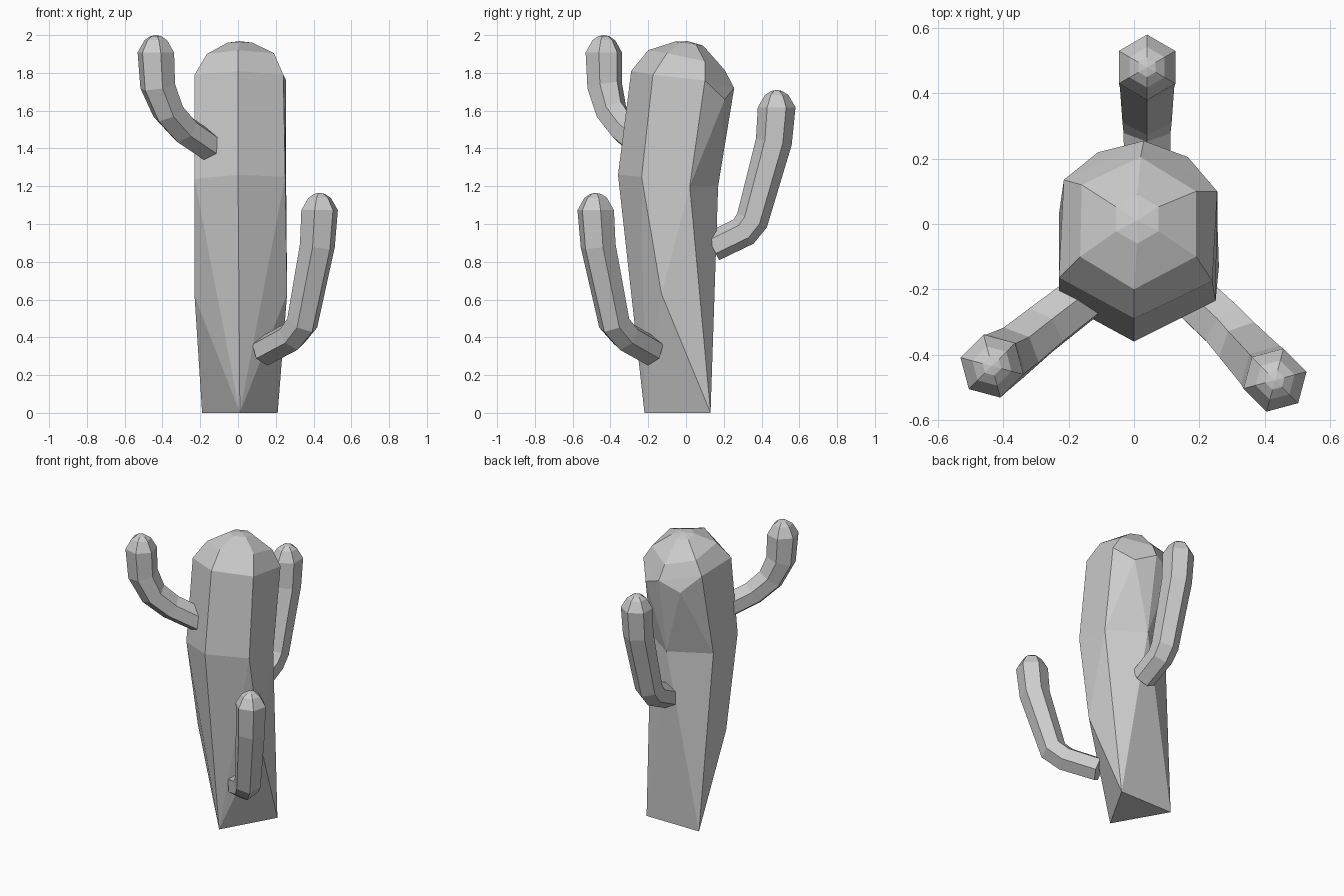
import bpy, bmesh
from math import cos, sin, pi
from mathutils import Vector

if "Cube" in bpy.data.objects:
    bpy.data.objects.remove(bpy.data.objects["Cube"])


def make_object(name, bm):
    bmesh.ops.recalc_face_normals(bm, faces=bm.faces)
    mesh = bpy.data.meshes.new(name)
    bm.to_mesh(mesh)
    bm.free()
    bpy.context.collection.objects.link(bpy.data.objects.new(name, mesh))


def add_ring(bm, points):
    return [bm.verts.new(p) for p in points]


def bridge(bm, a, b, skip=()):
    n = len(a)
    for i in range(n):
        if i not in skip:
            j = (i + 1) % n
            bm.faces.new((a[i], a[j], b[j], b[i]))


def fan(bm, ring, tip):
    for i in range(len(ring)):
        bm.faces.new((ring[i], ring[(i + 1) % len(ring)], tip))


# Trunk: triangular foot growing into a six-sided body with a leaning dome.
# Ring order: front, right front, right back, back, left back, left front
bm = bmesh.new()
foot = add_ring(bm, [(0.01, -0.22, 0), (0.21, 0.13, 0), (-0.19, 0.13, 0)])
knee_r, knee_l = add_ring(bm, [(0.26, -0.13, 0.63), (-0.23, -0.11, 0.62)])
waist = add_ring(bm, [(0, -0.36, 1.26), (0.25, -0.235, 1.25), (0.255, 0.02, 1.2),
                      (0.03, 0.17, 1.2), (-0.23, 0.03, 1.2), (-0.23, -0.235, 1.24)])
shoulder = add_ring(bm, [(0, -0.29, 1.81), (0.24, -0.175, 1.79), (0.255, 0.1, 1.76),
                         (0.03, 0.255, 1.72), (-0.215, 0.135, 1.77), (-0.23, -0.165, 1.79)])
back_r, back_l = add_ring(bm, [(0.165, 0.205, 1.66), (-0.11, 0.22, 1.66)])
dome = add_ring(bm, [(0, -0.2, 1.92), (0.19, -0.1, 1.905), (0.19, 0.1, 1.86),
                     (0.02, 0.205, 1.815), (-0.16, 0.12, 1.86), (-0.165, -0.1, 1.9)])
crown = add_ring(bm, [(0.01 + 0.075 * sin(k * pi / 3), 0.015 - 0.075 * cos(k * pi / 3),
                       1.955 + 0.01 * cos(k * pi / 3)) for k in range(6)])
F, RF, RB, B, LB, LF = waist
ff, fr, fl = foot
for face in ((ff, fr, fl),
             (F, RF, ff), (RF, knee_r, ff), (knee_r, fr, ff), (RF, RB, knee_r), (RB, fr, knee_r),
             (F, LF, ff), (LF, knee_l, ff), (knee_l, fl, ff), (LF, LB, knee_l), (LB, fl, knee_l),
             (RB, B, fr), (B, fl, fr), (B, LB, fl),
             (RB, B, back_r), (B, shoulder[3], back_r), (RB, shoulder[2], back_r),
             (LB, B, back_l), (B, shoulder[3], back_l), (LB, shoulder[4], back_l),
             (shoulder[2], shoulder[3], back_r), (shoulder[3], shoulder[4], back_l)):
    bm.faces.new(face)
bridge(bm, waist, shoulder, skip=(2, 3))
bridge(bm, shoulder, dome)
bridge(bm, dome, crown)
fan(bm, crown, bm.verts.new((0.01, 0.01, 1.968)))
make_object("trunk", bm)


# Arms: six-sided tubes along a bent path, closed by a small dome
def make_arm(name, path, outward):
    bm = bmesh.new()
    out = Vector((*outward, 0)).normalized()
    side = Vector((0, 0, 1)).cross(out)
    pts = [Vector(p) for p in path]
    radii = [0.08, 0.083, 0.087, 0.096, 0.1]
    tip = pts[-1]
    for r, h in ((0.062, 0.065), (0.03, 0.086)):
        pts.append(tip + Vector((0, 0, h)))
        radii.append(r)
    rings = []
    for i, p in enumerate(pts):
        if i >= 4:
            t = Vector((0, 0, 1))
        elif i == 0:
            t = (pts[1] - p).normalized()
        else:
            t = ((p - pts[i - 1]).normalized() + (pts[i + 1] - p).normalized()).normalized()
        w = side.cross(t).normalized()
        rings.append(add_ring(bm, [p + radii[i] * (cos(k * pi / 3) * w + sin(k * pi / 3) * side)
                                   for k in range(6)]))
    for a, b in zip(rings, rings[1:]):
        bridge(bm, a, b)
    bm.faces.new(rings[0])
    fan(bm, rings[-1], bm.verts.new(tip + Vector((0, 0, 0.092))))
    make_object(name, bm)


make_arm("left_arm", [(-0.13, -0.205, 1.395), (-0.285, -0.325, 1.5), (-0.37, -0.395, 1.595),
                      (-0.425, -0.43, 1.73), (-0.435, -0.435, 1.908)], (-1, -1))
make_arm("right_arm", [(0.135, -0.18, 0.325), (0.285, -0.32, 0.405), (0.34, -0.38, 0.475),
                       (0.42, -0.465, 0.885), (0.432, -0.478, 1.073)], (1, -1))
make_arm("back_arm", [(0.04, 0.14, 0.88), (0.04, 0.305, 0.96), (0.04, 0.35, 1.02),
                      (0.04, 0.465, 1.435), (0.04, 0.48, 1.618)], (0, 1))
